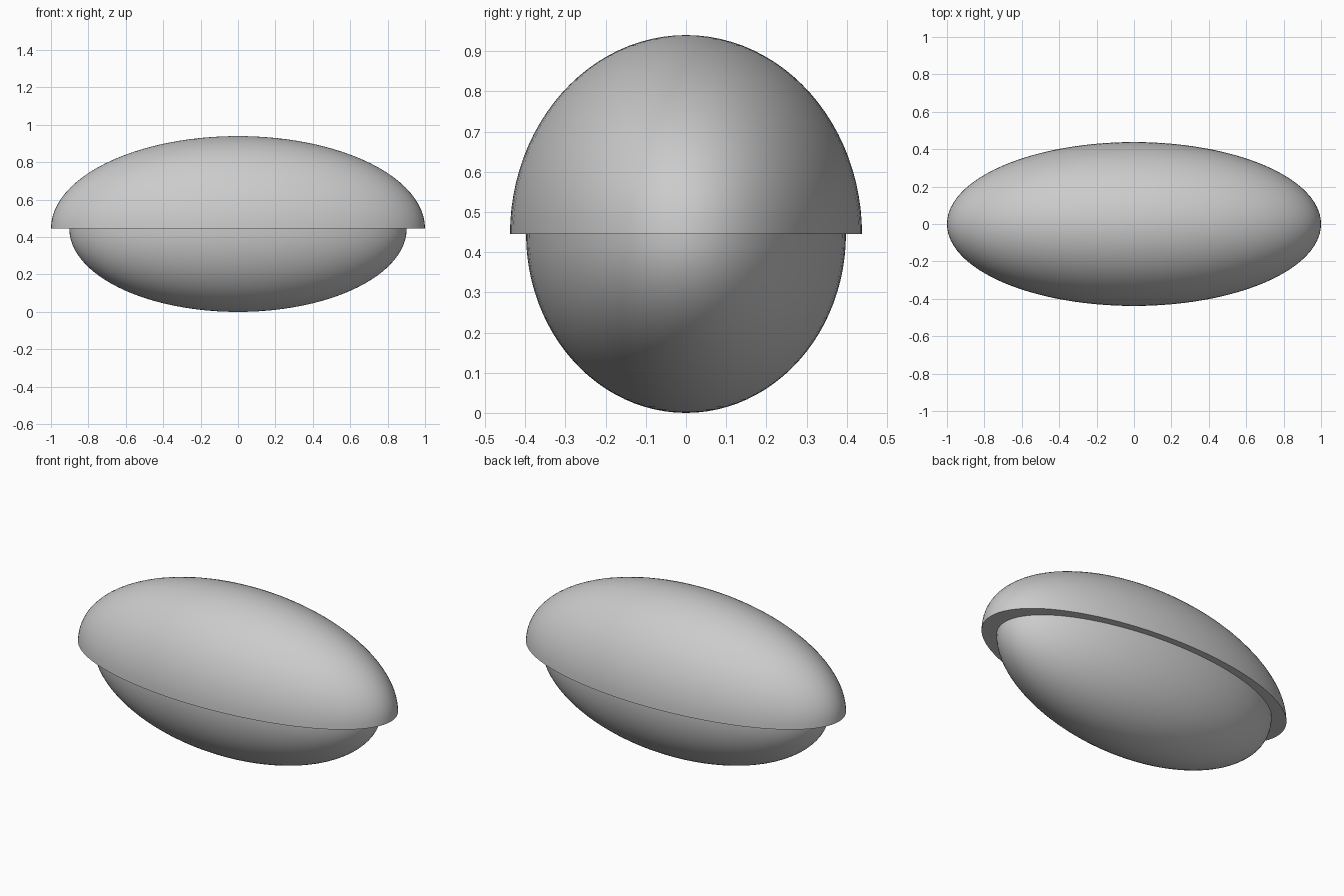
import bpy, bmesh, math

if "Cube" in bpy.data.objects:
    bpy.data.objects.remove(bpy.data.objects["Cube"])

SPLIT = 0.445      # height of the seam between the two halves
SIDES, RINGS = 96, 24

grey = bpy.data.materials.new("light grey")
grey.diffuse_color = (0.6, 0.6, 0.6, 1)
grey.use_nodes = True
grey.node_tree.nodes["Principled BSDF"].inputs["Base Color"].default_value = grey.diffuse_color


def half_ellipsoid(name, radii, sign, capped):
    """Half ellipsoid rising (+1) or hanging (-1) from the seam."""
    rx, ry, rz = radii
    bm = bmesh.new()
    rings = []
    for i in range(RINGS):
        a = math.pi / 2 * i / RINGS
        rings.append([bm.verts.new((rx * math.cos(a) * math.cos(t),
                                    ry * math.cos(a) * math.sin(t),
                                    SPLIT + sign * rz * math.sin(a)))
                      for t in (2 * math.pi * k / SIDES for k in range(SIDES))])
    pole = bm.verts.new((0, 0, SPLIT + sign * rz))
    for k in range(SIDES):
        n = (k + 1) % SIDES
        for lo, hi in zip(rings, rings[1:]):
            bm.faces.new((lo[k], lo[n], hi[n], hi[k]))
        bm.faces.new((rings[-1][k], rings[-1][n], pole))
    if sign < 0:
        bmesh.ops.reverse_faces(bm, faces=bm.faces[:])
    if capped:
        bm.faces.new(rings[0][::-1])
    mesh = bpy.data.meshes.new(name)
    bm.to_mesh(mesh)
    bm.free()
    mesh.materials.append(grey)
    obj = bpy.data.objects.new(name, mesh)
    bpy.context.collection.objects.link(obj)
    bpy.ops.object.select_all(action='DESELECT')
    obj.select_set(True)
    bpy.context.view_layer.objects.active = obj
    bpy.ops.object.shade_smooth_by_angle(angle=math.radians(40))


# Wide upper shell with a flat underside, overhanging the smaller lower shell
half_ellipsoid("upper_shell", (1.0, 0.438, 0.495), 1, True)
half_ellipsoid("lower_shell", (0.902, 0.398, SPLIT), -1, False)
